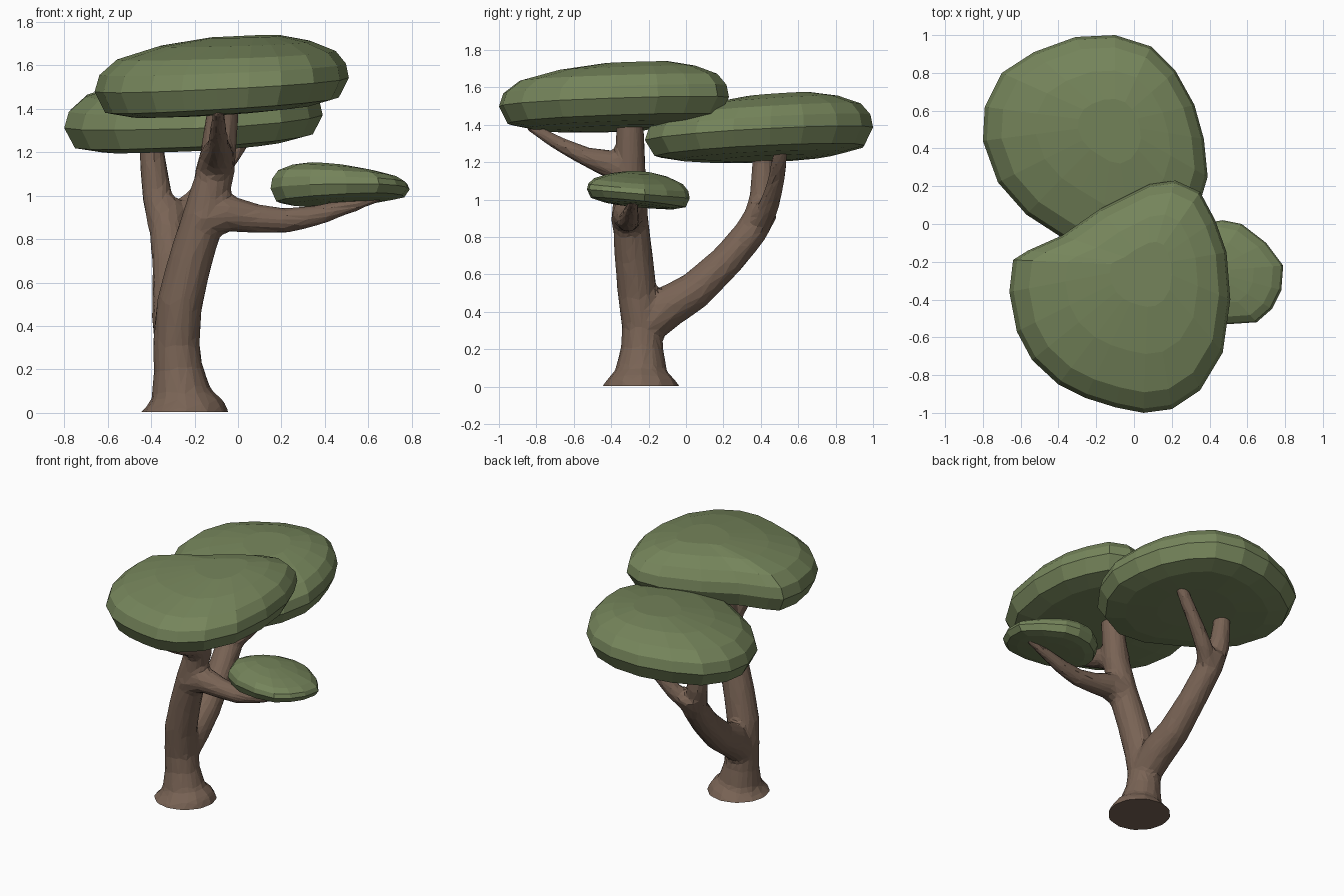
import bpy, bmesh, math
from mathutils import Vector

if "Cube" in bpy.data.objects:
    bpy.data.objects.remove(bpy.data.objects["Cube"])


def material(name, color):
    m = bpy.data.materials.new(name)
    m.diffuse_color = color
    m.use_nodes = True
    m.node_tree.nodes["Principled BSDF"].inputs["Base Color"].default_value = m.diffuse_color
    return m


bark = material("bark", (0.19, 0.125, 0.09, 1))
leaf = material("leaf", (0.18, 0.235, 0.105, 1))


def loft(bm, rings):
    """Skin a stack of equal-sized point rings and cap both ends."""
    vs = [[bm.verts.new(p) for p in ring] for ring in rings]
    n = len(vs[0])
    for a, b in zip(vs, vs[1:]):
        for i in range(n):
            j = (i + 1) % n
            bm.faces.new((a[i], a[j], b[j], b[i]))
    bm.faces.new(vs[0][::-1])
    bm.faces.new(vs[-1])


def make_object(name, bm, mat):
    bmesh.ops.recalc_face_normals(bm, faces=bm.faces[:])
    me = bpy.data.meshes.new(name)
    bm.to_mesh(me)
    bm.free()
    me.materials.append(mat)
    ob = bpy.data.objects.new(name, me)
    bpy.context.scene.collection.objects.link(ob)
    return ob


def limb(bm, path, sides=12):
    """Tapered tube through (x, y, z, radius) points."""
    pts = [Vector(p[:3]) for p in path]
    side = Vector((1, 0.01, 0)) if abs((pts[-1] - pts[0]).x) < 0.5 else Vector((0, 1, 0))
    rings = []
    for k, p in enumerate(pts):
        d = (pts[min(k + 1, len(pts) - 1)] - pts[max(k - 1, 0)]).normalized()
        side = (side - d * side.dot(d)).normalized()
        up = d.cross(side)
        r = path[k][3] * 1.03
        rings.append([p + r * (math.cos(t) * side + math.sin(t) * up)
                      for t in (2 * math.pi * i / sides for i in range(sides))])
    loft(bm, rings)


# Trunk and limbs as overlapping tapered tubes
bm = bmesh.new()
limb(bm, [(-.25, -.24, -.06, .21), (-.25, -.24, 0, .205), (-.25, -.24, .035, .18),
          (-.26, -.24, .08, .138), (-.275, -.235, .2, .112), (-.285, -.235, .32, .106),
          (-.27, -.26, .5, .104), (-.22, -.28, .7, .1), (-.16, -.3, .9, .095),
          (-.1, -.3, 1.12, .085), (-.07, -.3, 1.38, .073), (-.06, -.3, 1.48, .068)])
# Rear limb with its two prongs
limb(bm, [(-.28, -.24, .3, .1), (-.285, -.09, .43, .11), (-.295, .05, .515, .1),
          (-.305, .22, .675, .088), (-.32, .35, .83, .085), (-.33, .42, .96, .082)])
limb(bm, [(-.34, .37, .86, .075), (-.375, .41, 1.02, .068),
          (-.395, .412, 1.18, .058), (-.4, .413, 1.32, .054)])
limb(bm, [(-.31, .38, .87, .07), (-.22, .44, .955, .055),
          (-.12, .475, 1.07, .047), (-.01, .5, 1.21, .042), (.04, .51, 1.29, .036)])
# Front limb and right limb
limb(bm, [(-.11, -.27, 1.1, .09), (-.095, -.4, 1.19, .075), (-.09, -.55, 1.235, .05),
          (-.09, -.7, 1.31, .038), (-.09, -.84, 1.395, .028)])
limb(bm, [(-.17, -.3, .89, .1), (-.04, -.31, .92, .083), (.08, -.31, .895, .067),
          (.22, -.31, .885, .057), (.37, -.3, .91, .047), (.52, -.29, .955, .035),
          (.66, -.28, 1.0, .025)])
trunk = make_object("trunk", bm, bark)

# Blend the limbs into one faceted skin
m = trunk.modifiers.new("blend", 'REMESH')
m.mode = 'VOXEL'
m.voxel_size = 0.016
m = trunk.modifiers.new("soften", 'SMOOTH')
m.factor = 0.5
m.iterations = 9
m = trunk.modifiers.new("facet", 'DECIMATE')
m.ratio = 0.08
dg = bpy.context.evaluated_depsgraph_get()
skin = bpy.data.meshes.new_from_object(trunk.evaluated_get(dg))
trunk.modifiers.clear()

# Cut the foot flat at ground level
bm = bmesh.new()
bm.from_mesh(skin)
bmesh.ops.bisect_plane(bm, geom=bm.verts[:] + bm.edges[:] + bm.faces[:],
                       plane_co=(0, 0, 0.003), plane_no=(0, 0, 1), clear_inner=True)
bmesh.ops.holes_fill(bm, edges=[e for e in bm.edges if e.is_boundary])
for f in bm.faces:
    f.smooth = False
bm.to_mesh(skin)
bm.free()
if not skin.materials:
    skin.materials.append(bark)
trunk.data = skin

# Canopy cross-section: (outline scale, height fraction)
PROFILE = [(.4, -.03), (.72, .0), (.92, .08), (1, .36), (.97, .57), (.86, .76), (.6, .91), (.28, 1)]


def canopy(name, outline, z0, z1, low_tilt, top_tilt, peak):
    """Flat pad from a plan outline, its underside and crown tilted separately."""
    c = Vector((sum(p[0] for p in outline), sum(p[1] for p in outline))) / len(outline)
    rings = []
    for s, h in PROFILE:
        o = c + (Vector(peak) - c) * (1 - s) * (1 if h > .3 else 0)
        tilt = Vector(low_tilt).lerp(Vector(top_tilt), max(h, 0))
        ring = []
        for p in outline:
            q = o + (Vector(p) - c) * s
            ring.append((q.x, q.y, z0 + (z1 - z0) * h + tilt.dot(q - c)))
        rings.append(ring)
    bm = bmesh.new()
    loft(bm, rings)
    make_object(name, bm, leaf)


canopy("front_canopy",
       [(-.64, -.19), (-.66, -.36), (-.62, -.57), (-.54, -.72), (-.4, -.85), (-.26, -.92),
        (-.1, -.97), (.05, -1), (.2, -.98), (.35, -.88), (.47, -.68), (.51, -.4), (.49, -.15),
        (.43, .02), (.35, .17), (.22, .23), (.08, .21), (-.18, .08), (-.38, -.06), (-.56, -.14)],
       1.39, 1.725, (.07, .035), (.03, .03), (.08, -.22))
canopy("rear_canopy",
       [(-.1, 1), (-.31, .99), (-.53, .91), (-.7, .8), (-.79, .62), (-.8, .44), (-.72, .22),
        (-.57, .05), (-.4, -.06), (-.2, -.18), (0, -.22), (.2, -.13), (.33, .05), (.39, .25),
        (.37, .45), (.32, .63), (.22, .81), (.09, .94)],
       1.23, 1.555, (.07, .055), (.04, .07), (-.1, .53))
canopy("right_canopy",
       [(.47, .02), (.35, 0), (.24, -.08), (.17, -.18), (.15, -.28), (.2, -.4), (.33, -.49),
        (.5, -.53), (.65, -.52), (.73, -.45), (.78, -.35), (.79, -.22), (.7, -.1), (.57, 0)],
       .97, 1.14, (.05, -.1), (-.09, -.06), (.4, -.25))
